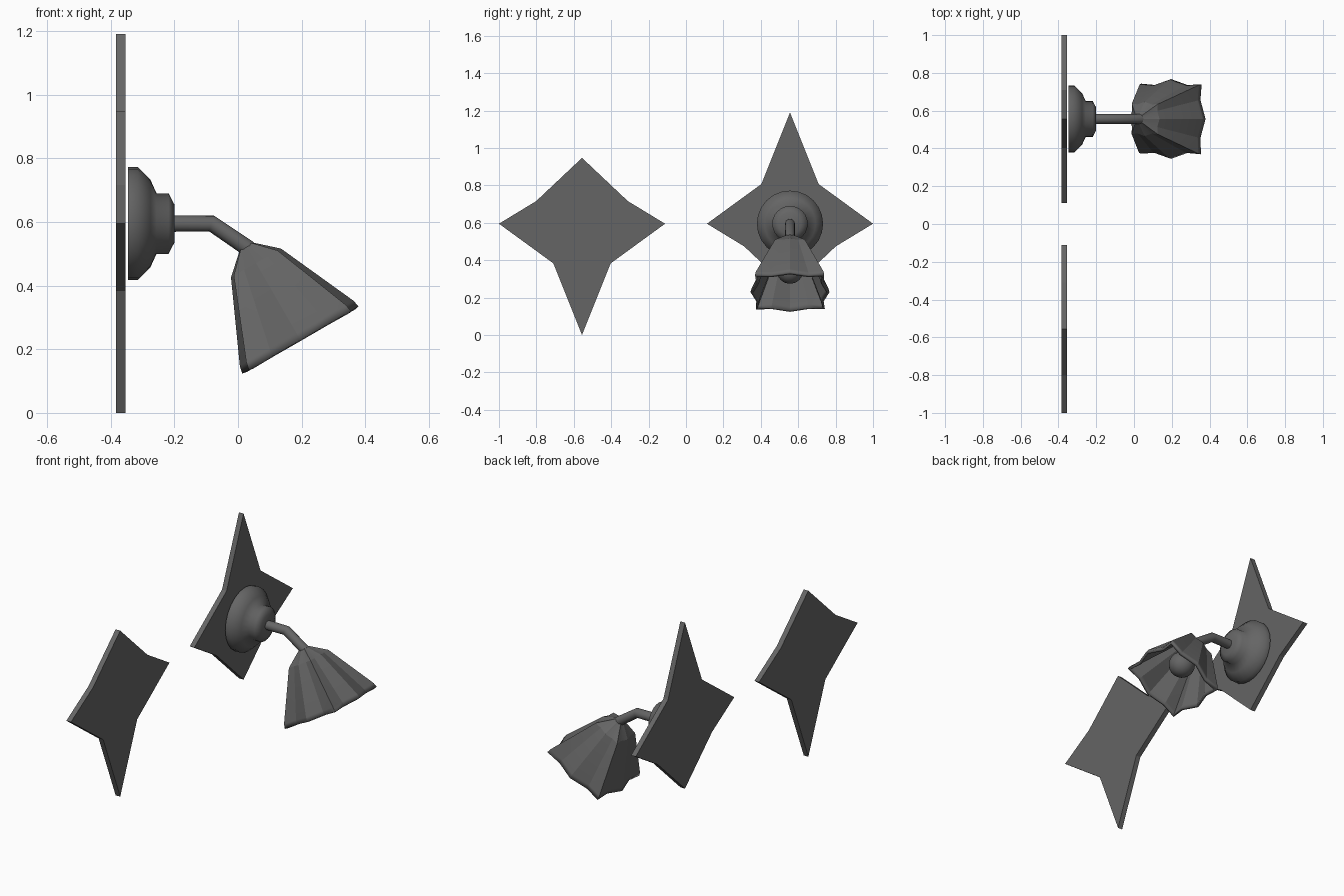
import bpy, bmesh
from math import pi, radians, sin, cos
from mathutils import Matrix, Vector

cube = bpy.data.objects.get("Cube")
if cube:
    bpy.data.objects.remove(cube)

metal = bpy.data.materials.new("dark_grey")
metal.use_nodes = True
metal.diffuse_color = (0.13, 0.13, 0.13, 1)
metal.node_tree.nodes["Principled BSDF"].inputs["Base Color"].default_value = (0.13, 0.13, 0.13, 1)

LAMP_Y, MID_Z = 0.556, 0.595


def finish(obj, angle=None):
    if not obj.data.materials:
        obj.data.materials.append(metal)
    bpy.ops.object.select_all(action='DESELECT')
    obj.select_set(True)
    bpy.context.view_layer.objects.active = obj
    if angle:
        bpy.ops.object.shade_smooth_by_angle(angle=radians(angle))
    return obj


def add_mesh(name, bm):
    bmesh.ops.recalc_face_normals(bm, faces=bm.faces)
    mesh = bpy.data.meshes.new(name)
    bm.to_mesh(mesh)
    bm.free()
    obj = bpy.data.objects.new(name, mesh)
    bpy.context.collection.objects.link(obj)
    return obj


def loft(bm, rings):
    """Bridge successive closed loops of points with quads."""
    loops = [[bm.verts.new(p) for p in ring] for ring in rings]
    n = len(loops[0])
    for a, b in zip(loops, loops[1:]):
        for i in range(n):
            j = (i + 1) % n
            bm.faces.new((a[i], a[j], b[j], b[i]))
    return loops


def star_plate(name, y, flip):
    """Flat four-pointed star with one long point."""
    half = [(0, 0.352), (0.245, 0.121), (0.444, 0), (0.153, -0.212), (0, -0.595)]
    outline = half + [(-a, b) for a, b in half[-2:0:-1]]
    bm = bmesh.new()
    back, front = loft(bm, [[(x, y + a, MID_Z + flip * b) for a, b in outline]
                            for x in (-0.383, -0.354)])
    bm.faces.new(back)
    bm.faces.new(front)
    finish(add_mesh(name, bm))


star_plate("right_star_plate", -LAMP_Y, 1)
star_plate("left_star_plate", LAMP_Y, -1)

# Stepped round wall mount, softly shaded with a flat back
profile = [(-0.346, 0.177), (-0.315, 0.177), (-0.275, 0.137), (-0.256, 0.095),
           (-0.218, 0.095), (-0.2, 0.06)]
SEG = 24
bm = bmesh.new()
loops = loft(bm, [[(x, LAMP_Y + r * cos(2 * pi * i / SEG), MID_Z + r * sin(2 * pi * i / SEG))
                   for i in range(SEG)] for x, r in profile])
bm.faces.new(loops[0])
bm.faces.new(loops[-1])
finish(add_mesh("wall_mount", bm), 75)

# Bent tube arm
curve = bpy.data.curves.new("arm", 'CURVE')
curve.dimensions = '3D'
curve.bevel_depth = 0.026
curve.bevel_resolution = 6
curve.use_fill_caps = True
spline = curve.splines.new('POLY')
path = [(-0.21, MID_Z), (-0.083, MID_Z), (0.035, 0.515)]
spline.points.add(len(path) - 1)
for point, (x, z) in zip(spline.points, path):
    point.co = (x, LAMP_Y, z, 1)
arm = bpy.data.objects.new("arm", curve)
bpy.context.collection.objects.link(arm)
finish(arm)
bpy.ops.object.convert(target='MESH')
finish(bpy.context.object, 50)

# Tilted frame shared by shade and bulb, origin at the rim centre
tilt = Matrix.Translation((0.195, LAMP_Y, 0.231)) @ Matrix.Rotation(radians(-30), 4, 'Y')

# Fluted shade: pointed corners and pointed sides, with a short upright lip
quarter = [Vector((0.211, 0, 0)), Vector((0.18, 0.1, 0)),
           Vector((0.187, 0.183, 0)), Vector((0.1, 0.18, 0))]
rim = [Matrix.Rotation(k * pi / 2, 3, 'Z') @ p for k in range(4) for p in quarter]
bm = bmesh.new()
loops = loft(bm, [[tilt @ (p * scale + Vector((0, 0, t))) for p in rim]
                  for t, scale in ((-0.002, 1), (0.022, 0.975), (0.277, 0.43), (0.338, 0.11))])
bm.faces.new(loops[-1])
shade = finish(add_mesh("shade", bm), 17)
solid = shade.modifiers.new("thickness", 'SOLIDIFY')
solid.thickness = 0.015
solid.offset = -1

# Bulb and its neck inside the shade
bm = bmesh.new()
bmesh.ops.create_uvsphere(bm, u_segments=24, v_segments=14, radius=0.071,
                          matrix=tilt @ Matrix.Translation((0, 0, 0.132)))
finish(add_mesh("bulb", bm), 40)
bm = bmesh.new()
bmesh.ops.create_cone(bm, cap_ends=True, segments=16, radius1=0.03, radius2=0.025, depth=0.14,
                      matrix=tilt @ Matrix.Translation((0, 0, 0.25)))
finish(add_mesh("bulb_neck", bm), 40)
